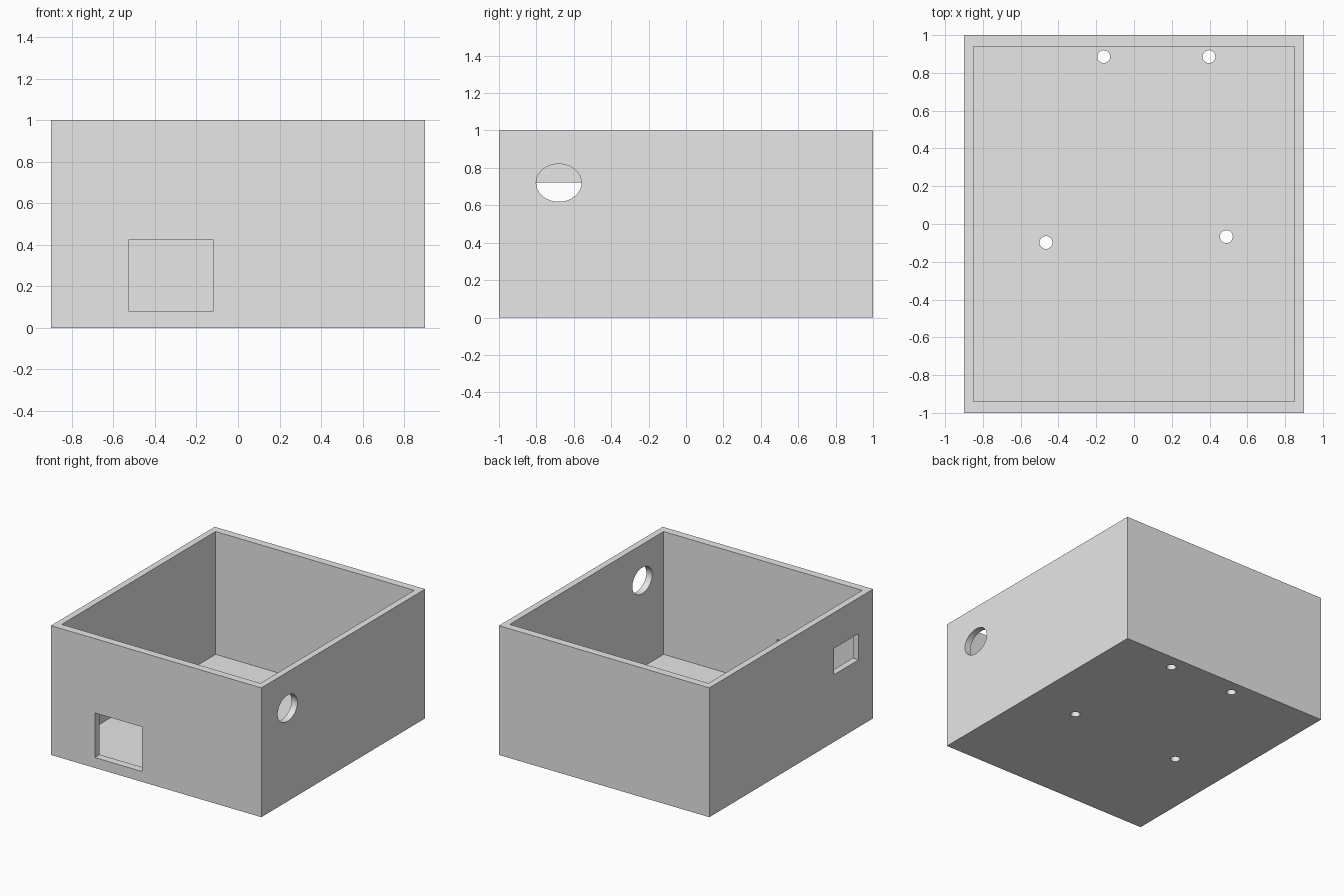
import bpy

old = bpy.data.objects.get("Cube")
if old:
    bpy.data.objects.remove(old, do_unlink=True)

grey = bpy.data.materials.new("light_grey")
grey.use_nodes = True
colour = (0.8, 0.8, 0.8, 1)
grey.diffuse_color = colour
grey.node_tree.nodes["Principled BSDF"].inputs["Base Color"].default_value = colour


def finish(obj, name):
    obj.name = name
    obj.data.materials.append(grey)
    bpy.ops.object.transform_apply(location=True, rotation=True, scale=True)
    return obj


def block(name, x, y, z):
    """Box given by its (low, high) extents on each axis."""
    spans = (x, y, z)
    bpy.ops.mesh.primitive_cube_add(size=1, location=[(a + b) / 2 for a, b in spans])
    obj = bpy.context.object
    obj.scale = [b - a for a, b in spans]
    return finish(obj, name)


def round_cutter(name, centre, radii, depth, rotation=(0, 0, 0)):
    bpy.ops.mesh.primitive_cylinder_add(vertices=48, radius=1, depth=1,
                                        location=centre, rotation=rotation)
    obj = bpy.context.object
    obj.scale = (radii[0], radii[1], depth)
    return finish(obj, name)


def cut(target, cutter):
    mod = target.modifiers.new(cutter.name, 'BOOLEAN')
    mod.operation = 'DIFFERENCE'
    mod.solver = 'EXACT'
    mod.object = cutter
    bpy.context.view_layer.objects.active = target
    bpy.ops.object.modifier_apply(modifier=mod.name)
    bpy.data.objects.remove(cutter, do_unlink=True)


# Open box: outer shell with hollow interior
box = block("enclosure_box", (-0.9, 0.9), (-1, 1), (0, 1))
cut(box, block("interior", (-0.85, 0.85), (-0.94, 0.94), (0.05, 1.2)))

# Rectangular openings in the front and the -x wall
cut(box, block("front_port", (-0.525, -0.12), (-1.1, -0.9), (0.08, 0.425)))
cut(box, block("side_port", (-1, -0.8), (-0.825, -0.525), (0.52, 0.723)))

# Oval cable hole in the +x wall
cut(box, round_cutter("cable_hole", (0.88, -0.68, 0.72), (0.101, 0.121), 0.2,
                      (0, 1.570796, 0)))

# Screw holes in the floor
for x, y in ((-0.16, 0.886), (0.397, 0.886), (-0.466, -0.098), (0.489, -0.067)):
    cut(box, round_cutter("screw_hole", (x, y, 0.02), (0.034, 0.034), 0.2))

# Smooth the hole walls, keep the box edges sharp
bpy.ops.object.select_all(action='DESELECT')
box.select_set(True)
bpy.context.view_layer.objects.active = box
bpy.ops.object.shade_smooth_by_angle(angle=0.5)
